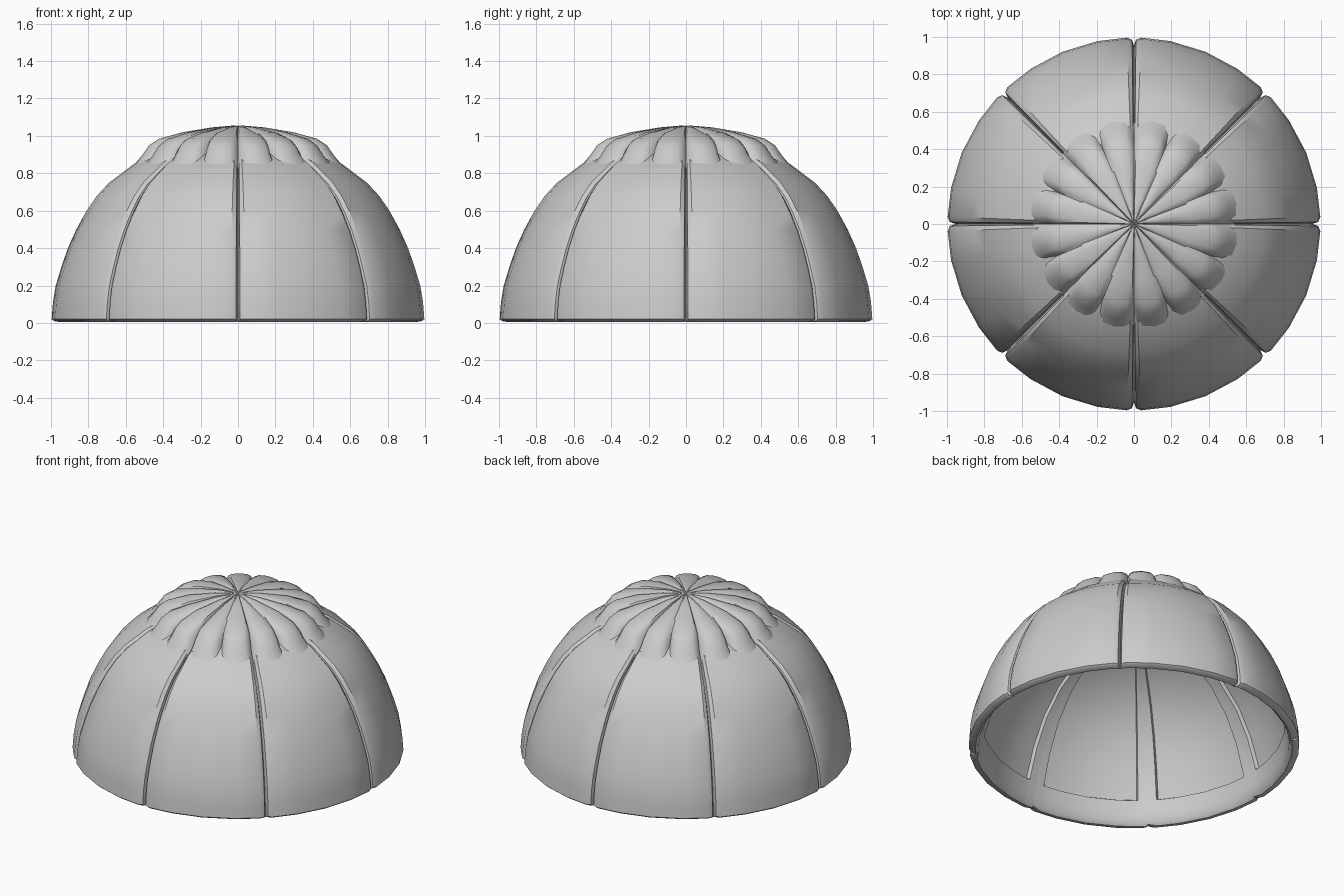
import bpy, bmesh
from math import sin, cos, radians

if "Cube" in bpy.data.objects:
    bpy.data.objects.remove(bpy.data.objects["Cube"])


def make_object(name, bm):
    bmesh.ops.remove_doubles(bm, verts=bm.verts, dist=1e-5)
    bmesh.ops.recalc_face_normals(bm, faces=bm.faces)
    me = bpy.data.meshes.new(name)
    bm.to_mesh(me)
    bm.free()
    ob = bpy.data.objects.new(name, me)
    bpy.context.collection.objects.link(ob)
    bpy.ops.object.select_all(action='DESELECT')
    ob.select_set(True)
    bpy.context.view_layer.objects.active = ob
    bpy.ops.object.shade_smooth_by_angle(angle=radians(35))
    return ob


def add_grid(bm, rows, wrap=False):
    vs = [[bm.verts.new(p) for p in row] for row in rows]
    n = len(vs[0])
    for a, b in zip(vs, vs[1:]):
        for j in range(n if wrap else n - 1):
            k = (j + 1) % n
            bm.faces.new((a[j], a[k], b[k], b[j]))
    return vs


def polar(r, z, deg):
    return (r * cos(radians(deg)), r * sin(radians(deg)), z)


# Profile of one petal: outer side from the rim to the crown
OUTER = [(0.985, 0.01), (0.997, 0.02), (0.99, 0.11), (0.975, 0.2), (0.945, 0.3),
         (0.91, 0.4), (0.865, 0.5), (0.81, 0.6), (0.755, 0.68), (0.69, 0.75),
         (0.55, 0.855), (0.4, 0.93), (0.2, 0.985), (0.012, 1.0)]
# Inner side: rounded lip, then a recessed panel up to a top frame
INNER = [(0.985, 0.01, 0), (0.955, 0.005, 0), (0.935, 0.025, 0), (0.925, 0.08, 0), (0.91, 0.16, 0),
         (0.91, 0.17, 1), (0.85, 0.36, 1), (0.765, 0.53, 1), (0.64, 0.68, 1),
         (0.47, 0.8, 1), (0.25, 0.885, 1), (0.01, 0.92, 1)]
# Angle across a petal and depth of the V groove at its seams
ACROSS = [(0, 0.045), (0.6, 0.012), (2.2, 0.0), (11.25, 0), (22.5, 0),
          (33.75, 0), (42.8, 0.0), (44.4, 0.012), (45, 0.045)]


def make_petal(i):
    bm = bmesh.new()
    base = 45 * i
    outer = [[polar(max(r - d, 0.01), z - d * z, base + a) for a, d in ACROSS]
             for r, z in OUTER]
    add_grid(bm, outer)
    inner = []
    for r, z, panel in INNER:
        row = []
        for a in (0, 3.5, 4, 11.25, 22.5, 33.75, 41, 41.5, 45):
            lift = 0.025 if panel and 3.8 < a < 41.2 else 0
            row.append(polar(r * (1 + lift), z * (1 + lift), base + a))
        inner.append(row)
    # Bottom edge follows the outer petal's edge exactly
    inner[0] = outer[0]
    add_grid(bm, inner)
    make_object("dome_petal_%d" % (i + 1), bm)


for i in range(8):
    make_petal(i)

# Fluted cap: 16 rounded lobes with narrow valleys, laid over the crown
CAP = [(0.03, 1.055, 0.02), (0.14, 1.046, 0.018), (0.3, 1.02, 0.025), (0.43, 0.985, 0.04),
       (0.485, 0.95, 0.06), (0.52, 0.9, 0.06), (0.565, 0.84, 0.03)]
LOBE = [(0, 1), (0.07, 0.5), (0.22, 0.12), (0.5, 0), (0.78, 0.12), (0.93, 0.5)]
bm = bmesh.new()
rows = []
for j, (r, z, d) in enumerate(CAP):
    row = []
    for k in range(16):
        for u, f in LOBE:
            depth = d * f * (0.3 if j < 3 and k % 2 else 1)
            out = 0.9 if j > 2 else 0.0
            up = 0.35 if j > 2 else 0.9
            row.append(polar(r - out * depth, z - up * depth, 22.5 * (k + u)))
    rows.append(row)
vs = add_grid(bm, rows, wrap=True)
hub = bm.verts.new((0, 0, 1.05))
for a, b in zip(vs[0], vs[0][1:] + vs[0][:1]):
    bm.faces.new((hub, a, b))
make_object("fluted_cap", bm)
